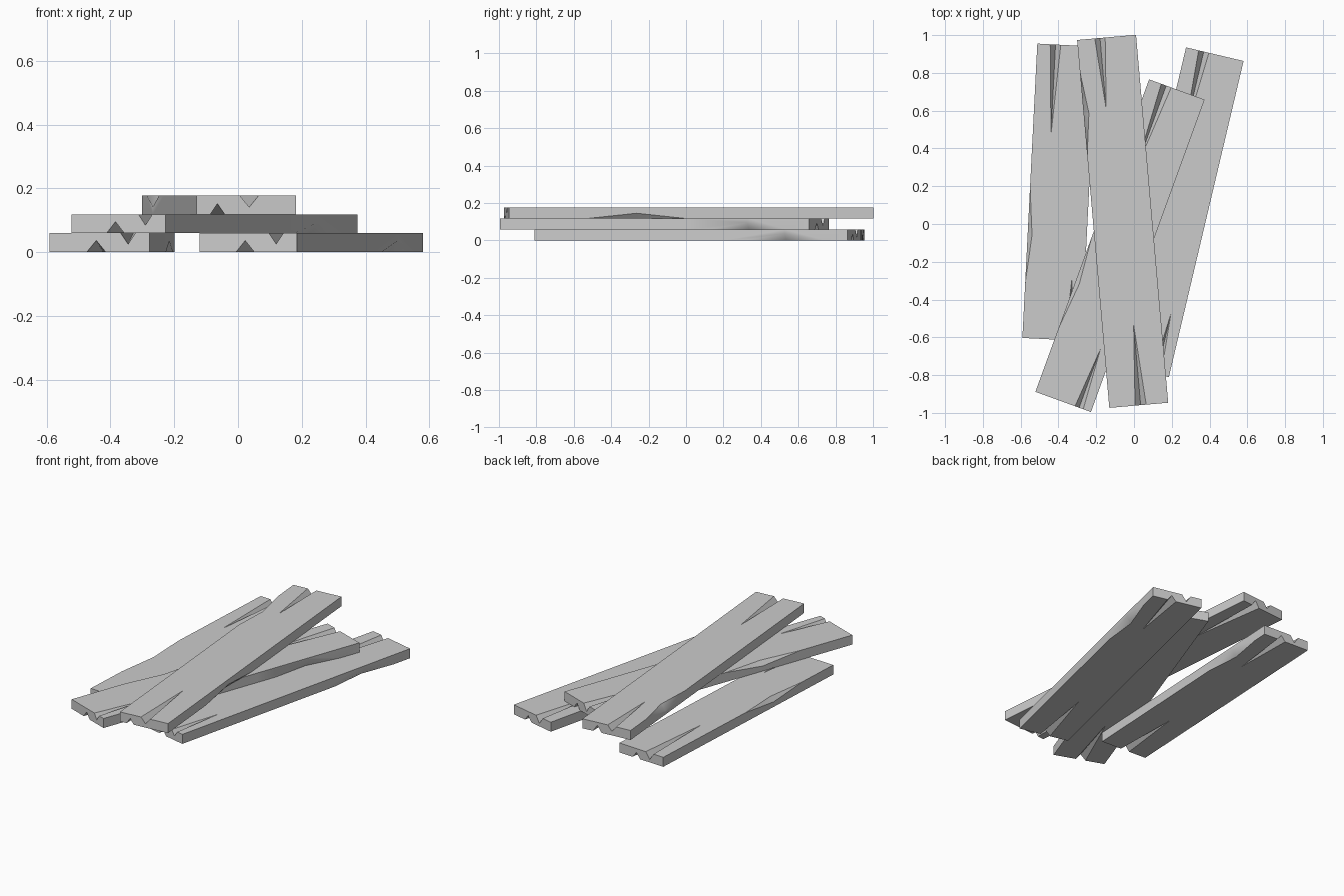
import bpy, bmesh
from math import radians, pi
from mathutils import Matrix, Vector

cube = bpy.data.objects.get("Cube")
if cube:
    bpy.data.objects.remove(cube, do_unlink=True)

W, T = 0.313, 0.059  # plank width and thickness

grey = bpy.data.materials.new("weathered_grey")
grey.use_nodes = True
colour = (0.6, 0.6, 0.6, 1)
grey.diffuse_color = colour
grey.node_tree.nodes["Principled BSDF"].inputs["Base Color"].default_value = colour


def add_hull(bm, points):
    """Convex wedge through the given points."""
    verts = [bm.verts.new(p) for p in points]
    bmesh.ops.convex_hull(bm, input=verts)


def split_points(end, side, x, half, depth, reach, length):
    """V-shaped split, fading from the plank end along its top or bottom."""
    y = end * (length / 2 + 0.01)
    z = side * (T / 2 + 0.002)
    return [(x - half, y, z), (x + half, y, z), (x, y, side * (T / 2 - depth)),
            (x, end * (length / 2 - reach), z)]


def chip_points(edge, side, y, half, width, depth):
    """Long shallow chip on a lengthwise edge."""
    x = edge * (W / 2 + 0.002)
    z = side * (T / 2 + 0.002)
    return [(x, y - half, z), (x, y + half, z), (edge * (W / 2 - width), y, z),
            (x, y, side * (T / 2 - depth))]


def make_object(name, bm):
    bmesh.ops.recalc_face_normals(bm, faces=bm.faces)
    mesh = bpy.data.meshes.new(name)
    bm.to_mesh(mesh)
    bm.free()
    obj = bpy.data.objects.new(name, mesh)
    bpy.context.collection.objects.link(obj)
    return obj


def make_plank(name, length, centre, layer, angle, flipped=False):
    # Board with a few cuts so that the soft shading stays even
    bm = bmesh.new()
    bmesh.ops.create_cube(bm, size=1, matrix=Matrix.Diagonal((W, length, T, 1)))
    for axis, span, cuts in ((Vector((1, 0, 0)), W, 2), (Vector((0, 1, 0)), length, 4)):
        for i in range(1, cuts + 1):
            bmesh.ops.bisect_plane(bm, geom=bm.verts[:] + bm.edges[:] + bm.faces[:],
                                   plane_co=axis * span * (i / (cuts + 1) - 0.5),
                                   plane_no=axis)
    plank = make_object(name, bm)
    plank.data.materials.append(grey)

    # Splits at both ends and chips along the sides
    wedges = [
        split_points(-1, -1, -0.01, 0.032, 0.037, 0.45, length),
        split_points(-1, 1, 0.09, 0.025, 0.035, 0.35, length),
        split_points(1, 1, -0.06, 0.03, 0.042, 0.5, length),
        split_points(1, -1, 0.035, 0.03, 0.035, 0.4, length),
        chip_points(1, -1, length * 0.3, 0.25, 0.03, 0.038),
        chip_points(-1, 1, -length * 0.15, 0.3, 0.025, 0.03),
    ]
    for points in wedges:
        bm = bmesh.new()
        add_hull(bm, points)
        cutter = make_object(name + "_cutter", bm)
        mod = plank.modifiers.new("cut", 'BOOLEAN')
        mod.operation, mod.solver, mod.object = 'DIFFERENCE', 'EXACT', cutter
        bpy.ops.object.select_all(action='DESELECT')
        bpy.context.view_layer.objects.active = plank
        plank.select_set(True)
        bpy.ops.object.modifier_apply(modifier=mod.name)
        bpy.data.objects.remove(cutter, do_unlink=True)

    # Lay the plank in the stack
    bpy.ops.object.shade_smooth_by_angle(angle=radians(40))
    plank.location = (*centre, T * (layer + 0.5))
    plank.rotation_euler = (0, pi if flipped else 0, radians(angle))


make_plank("left_bottom_plank", 1.56, (-0.395, 0.168), 0, -2.9)
make_plank("right_bottom_plank", 1.72, (0.23, 0.062), 0, -13.3)
make_plank("middle_plank", 1.76, (-0.074, -0.115), 1, -20)
make_plank("top_plank", 1.955, (-0.06, 0.014), 2, 5, flipped=True)
